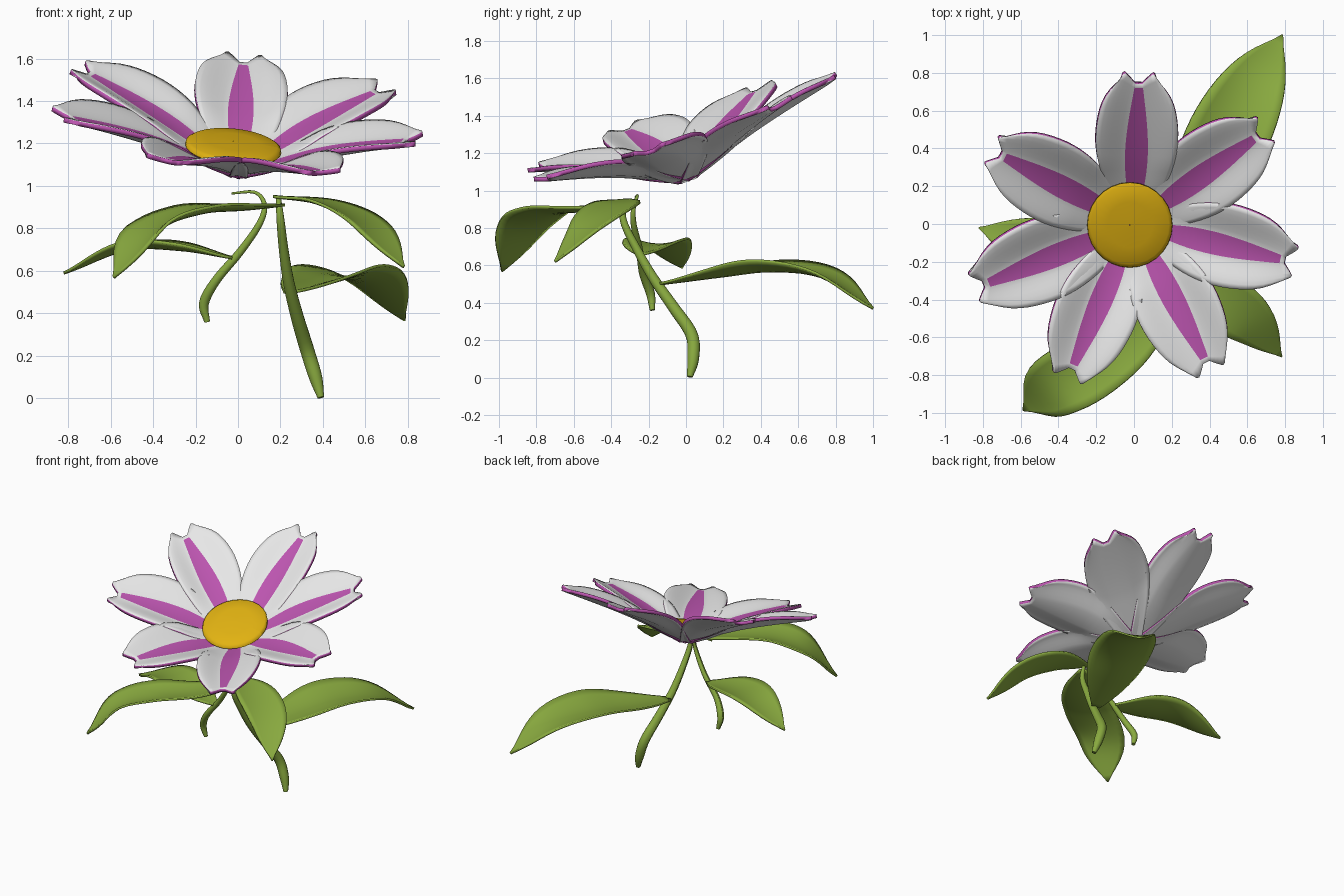
import bpy
import math
from mathutils import Vector

if "Cube" in bpy.data.objects:
    bpy.data.objects.remove(bpy.data.objects["Cube"])


def material(name, rgb):
    m = bpy.data.materials.new(name)
    m.diffuse_color = (*rgb, 1)
    m.use_nodes = True
    m.node_tree.nodes["Principled BSDF"].inputs["Base Color"].default_value = m.diffuse_color
    return m


WHITE = material("petal white", (0.80, 0.80, 0.80))
PURPLE = material("petal purple", (0.50, 0.09, 0.43))
YELLOW = material("centre yellow", (0.76, 0.45, 0.006))
GREEN = material("leaf green", (0.25, 0.40, 0.05))


def spline(pts, t):
    """Catmull-Rom through evenly spaced points, t in 0..1."""
    p = [Vector(q) for q in pts]
    p = [2 * p[0] - p[1]] + p + [2 * p[-1] - p[-2]]
    f = t * (len(pts) - 1)
    i = min(int(f), len(pts) - 2)
    u = f - i
    a, b, c, d = p[i:i + 4]
    return 0.5 * (2 * b + (c - a) * u + (2 * a - 5 * b + 4 * c - d) * u * u
                  + (3 * b - a - 3 * c + d) * u ** 3)


def scalar(vals, t):
    return spline([(v, 0) for v in vals], t).x


def grid_object(name, rows, mats, mat_rule):
    """Mesh from rows of points; mat_rule(row, col) gives the material."""
    n = len(rows[0])
    verts = [v for r in rows for v in r]
    faces = [(i * n + j, i * n + j + 1, (i + 1) * n + j + 1, (i + 1) * n + j)
             for i in range(len(rows) - 1) for j in range(n - 1)]
    me = bpy.data.meshes.new(name)
    me.from_pydata(verts, [], faces)
    for m in mats:
        me.materials.append(m)
    for k, poly in enumerate(me.polygons):
        poly.material_index = mat_rule(k // (n - 1), k % (n - 1))
    ob = bpy.data.objects.new(name, me)
    bpy.context.collection.objects.link(ob)
    return ob


def smooth(ob, angle=40):
    bpy.ops.object.select_all(action='DESELECT')
    ob.select_set(True)
    bpy.context.view_layer.objects.active = ob
    bpy.ops.object.shade_smooth_by_angle(angle=math.radians(angle))


def flower_point(x, y, h):
    """Point at height h over the tilted flower plane."""
    return Vector((x, y, 1.07 - 0.09 * x + 0.34 * y + h))


# Petals: cupped with level edges, notched tip, purple stripe on top, purple rim
def petal(index, angle, length):
    a = math.radians(angle)
    out, side = Vector((math.cos(a), math.sin(a))), Vector((-math.sin(a), math.cos(a)))
    rows, steps, side_cols = [], 20, 6
    for i in range(steps + 1):
        t = i / steps
        w = scalar([0.05, 0.12, 0.183, 0.215, 0.212, 0.178, 0.098], t)
        q = min(scalar([0.02, 0.035, 0.055, 0.06, 0.05, 0.033, 0.018], t), w * 0.5)
        half = [q + (w - q) * k / side_cols for k in range(side_cols + 1)]
        row = []
        for v in half[::-1] + [-h for h in half]:
            s = abs(v) / w
            r = length * t - 0.08 * t ** 8 * max(0, 1 - s * 1.25) ** 1.2
            r -= 0.03 * t ** 6 * max(0, s - 0.8) / 0.2
            cup = 1.35 * min(1, t / 0.4) * w * w * s * s * (2 - s * s)
            h = 0.42 * r - 0.09 * r * r + cup
            p = out * r + side * v
            row.append(flower_point(p.x, p.y, h))
        rows.append(row)
    # slots: 0 purple, 1 white; the solidify offsets give white back, purple rim
    ob = grid_object(f"petal_{index}", rows, [PURPLE, WHITE],
                     lambda i, j: 0 if j == side_cols and i < steps - 1 else 1)
    sol = ob.modifiers.new("thickness", 'SOLIDIFY')
    sol.thickness = 0.024
    sol.offset = -1
    sol.material_offset = 1
    sol.material_offset_rim = -1
    smooth(ob)


for n, (ang, ln) in enumerate([(88, 0.80), (35.3, 0.86), (-13.5, 0.88), (-62.4, 0.885),
                               (-113.2, 0.895), (-158, 0.915), (152.7, 0.85)]):
    petal(n + 1, ang, ln)

# Flower centre: low dome with a rounded rim
dome = []
for r, h in [(0.002, 0.04), (0.10, 0.06), (0.20, 0.085), (0.226, 0.105), (0.224, 0.120),
             (0.207, 0.130), (0.12, 0.138), (0.002, 0.14)]:
    dome.append([flower_point(-0.022 + r * math.cos(k * math.pi / 14),
                              -0.005 + r * math.sin(k * math.pi / 14), h)
                 for k in range(29)])
smooth(grid_object("flower_centre", dome, [YELLOW], lambda i, j: 0), 60)


BLADE = [0.12, 0.62, 0.93, 1.0, 0.88, 0.55, 0.0]
BLUNT_BLADE = [0.15, 0.6, 0.85, 0.97, 1.0, 0.78, 0.0]


# Leaves: cupped blades along a drooping path
def leaf(name, path, width, cup=1.2, outline=BLADE):
    rows, steps = [], 24
    for i in range(steps + 1):
        t = i / steps
        c = spline(path, t)
        e = 0.01
        tan = (spline(path, min(1, t + e)) - spline(path, max(0, t - e))).normalized()
        side = Vector((0, 0, 1)).cross(tan).normalized()
        up = tan.cross(side)
        w = max(0.004, width * scalar(outline, t))
        row = []
        for k in range(9):
            v = w * (1 - k / 4)
            row.append(c + side * v + up * (cup * v * v))
        rows.append(row)
    ob = grid_object(name, rows, [GREEN], lambda i, j: 0)
    sol = ob.modifiers.new("thickness", 'SOLIDIFY')
    sol.thickness = 0.014
    sol.offset = 0
    smooth(ob)


leaf("front_left_leaf", [(0.20, -0.33, 0.91), (0.02, -0.57, 0.89), (-0.20, -0.74, 0.87),
                         (-0.42, -0.86, 0.78), (-0.585, -0.985, 0.57)], 0.175, 1.2, BLUNT_BLADE)
leaf("front_right_leaf", [(0.17, -0.31, 0.95), (0.40, -0.38, 0.915), (0.61, -0.51, 0.815),
                          (0.78, -0.70, 0.62)], 0.15, 0.8)
leaf("back_right_leaf", [(0.24, -0.14, 0.50), (0.37, 0.18, 0.54), (0.50, 0.47, 0.57),
                         (0.65, 0.76, 0.53), (0.785, 1.0, 0.37)], 0.215)
leaf("left_leaf", [(-0.02, -0.24, 0.66), (-0.27, -0.19, 0.70), (-0.53, -0.11, 0.70),
                   (-0.82, -0.02, 0.59)], 0.165)


# Stems: tapered tubes, given as (x, y, z, radius)
def stem(name, pts):
    rows, steps = [], 30
    for i in range(steps + 1):
        t = i / steps
        path = [p[:3] for p in pts]
        c = spline(path, t)
        rad = scalar([p[3] for p in pts], t)
        tan = (spline(path, min(1, t + 0.01)) - spline(path, max(0, t - 0.01))).normalized()
        a = tan.cross(Vector((0.3, 1, 0))).normalized()
        b = tan.cross(a)
        ring = [c + rad * (a * math.cos(k * math.pi / 6) + b * math.sin(k * math.pi / 6))
                for k in range(13)]
        if i == 0:
            rows.append([c.copy() for _ in ring])
        rows.append(ring)
        if i == steps:
            rows.append([c.copy() for _ in ring])
    smooth(grid_object(name, rows, [GREEN], lambda i, j: 0))


stem("main_stem", [(0.39, 0.02, 0.004, 0.016), (0.365, 0.038, 0.10, 0.032),
                   (0.325, 0.03, 0.23, 0.034), (0.28, -0.07, 0.38, 0.031),
                   (0.24, -0.18, 0.54, 0.027), (0.215, -0.27, 0.70, 0.023),
                   (0.20, -0.335, 0.84, 0.019), (0.19, -0.33, 0.95, 0.012)])
stem("side_stem", [(-0.145, -0.18, 0.36, 0.014), (-0.16, -0.19, 0.45, 0.024),
                   (-0.10, -0.23, 0.56, 0.022), (0.01, -0.25, 0.69, 0.019),
                   (0.10, -0.28, 0.82, 0.016), (0.125, -0.28, 0.91, 0.012),
                   (0.08, -0.26, 0.97, 0.008), (-0.03, -0.27, 0.965, 0.005)])
